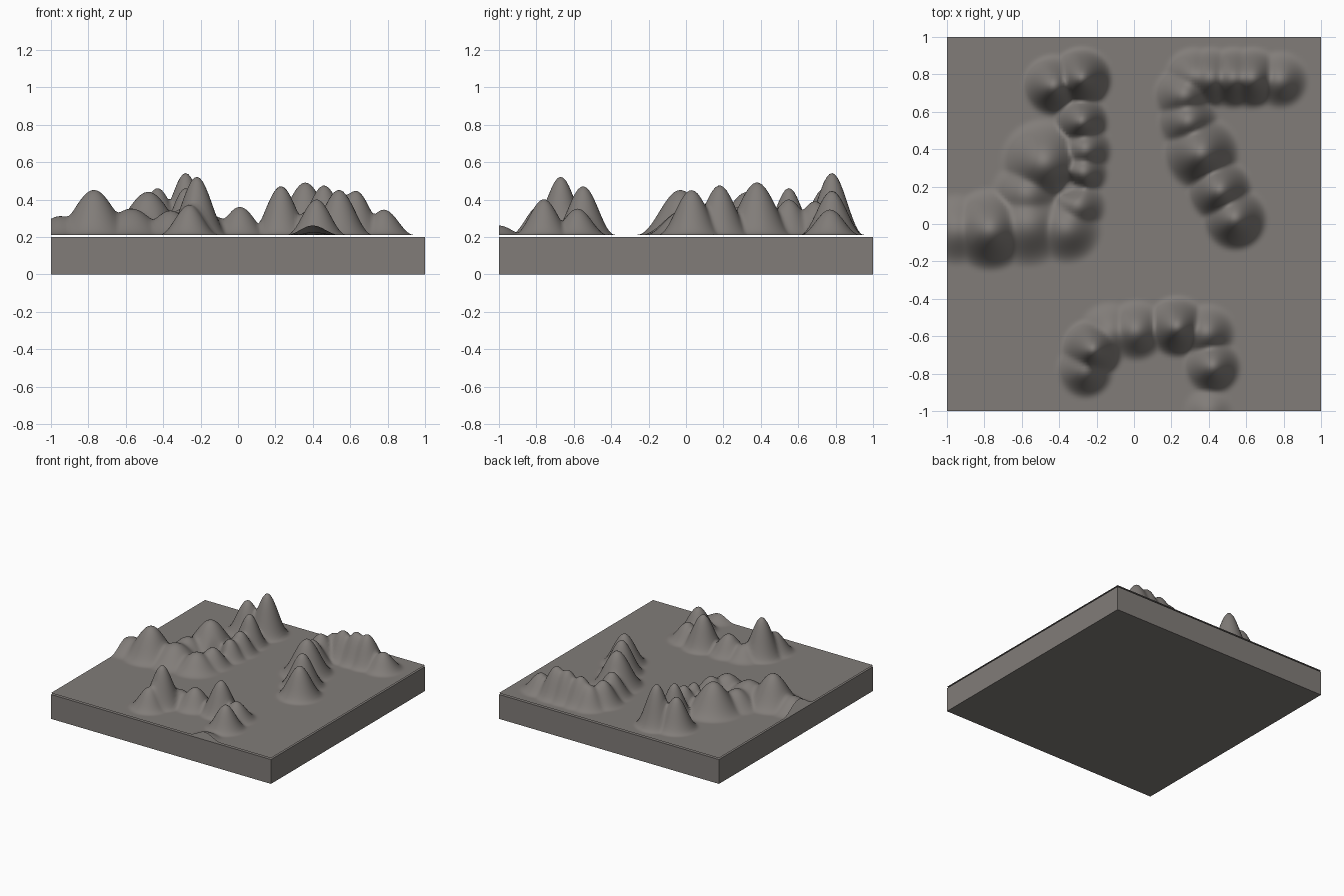
import bpy, bmesh, math

cube = bpy.data.objects.get("Cube")
if cube:
    bpy.data.objects.remove(cube, do_unlink=True)

stone = bpy.data.materials.new("warm grey stone")
stone.use_nodes = True
colour = (0.22, 0.203, 0.19, 1)
stone.diffuse_color = colour
stone.node_tree.nodes["Principled BSDF"].inputs["Base Color"].default_value = colour


def finish(bm, name):
    mesh = bpy.data.meshes.new(name)
    bm.to_mesh(mesh)
    bm.free()
    mesh.materials.append(stone)
    obj = bpy.data.objects.new(name, mesh)
    bpy.context.collection.objects.link(obj)
    return obj


# Base slab
bm = bmesh.new()
bmesh.ops.create_cube(bm, size=1)
for v in bm.verts:
    v.co = (v.co.x * 2, v.co.y * 2, (v.co.z + 0.5) * 0.2)
finish(bm, "base_slab")

# Peaks of each ridge: x, y, height above the plain, radius
GROUND = 0.212
front_ridge = [(-.22, -.67, .31, .17), (-.26, -.78, .16, .16), (-.13, -.58, .10, .17),
               (.01, -.57, .15, .17), (.23, -.55, .26, .17), (.39, -.58, .14, .16),
               (.42, -.76, .19, .16), (.40, -1, .05, .14)]
right_ridge = [(.54, .03, .24, .18), (.46, .18, .265, .18), (.36, .38, .28, .21),
               (.29, .55, .19, .17), (.27, .69, .18, .17), (.32, .79, .16, .16),
               (.41, .78, .21, .17), (.53, .78, .23, .17), (.63, .78, .235, .17),
               (.78, .77, .135, .16)]
left_ridge = [(-.95, -.03, .10, .2), (-.77, -.03, .24, .23), (-.57, .0, .14, .24),
              (-.36, -.02, .13, .2), (-.30, .1, .14, .16), (-.48, .33, .23, .24),
              (-.57, .16, .13, .2), (-.27, .28, .15, .14), (-.26, .4, .17, .15),
              (-.28, .55, .25, .15), (-.28, .78, .33, .17), (-.43, .74, .25, .17)]
peaks = front_ridge + right_ridge + left_ridge
hollow = (-.34, .2, .07, .09)


def bell(x, y, peak):
    px, py, height, radius = peak
    d = min(math.hypot(x - px, y - py) / radius, 1)
    return height * (0.5 + 0.5 * math.cos(math.pi * d))


# Terrain sheet: overlapping rounded peaks blended by a soft maximum
bm = bmesh.new()
bmesh.ops.create_grid(bm, x_segments=128, y_segments=128, size=1)
for v in bm.verts:
    x, y = v.co.x, v.co.y
    rise = sum(bell(x, y, p) ** 5 for p in peaks) ** 0.2
    v.co.z = GROUND + max(rise - bell(x, y, hollow), 0)
for f in bm.faces:
    f.smooth = True
finish(bm, "mountain_terrain")
